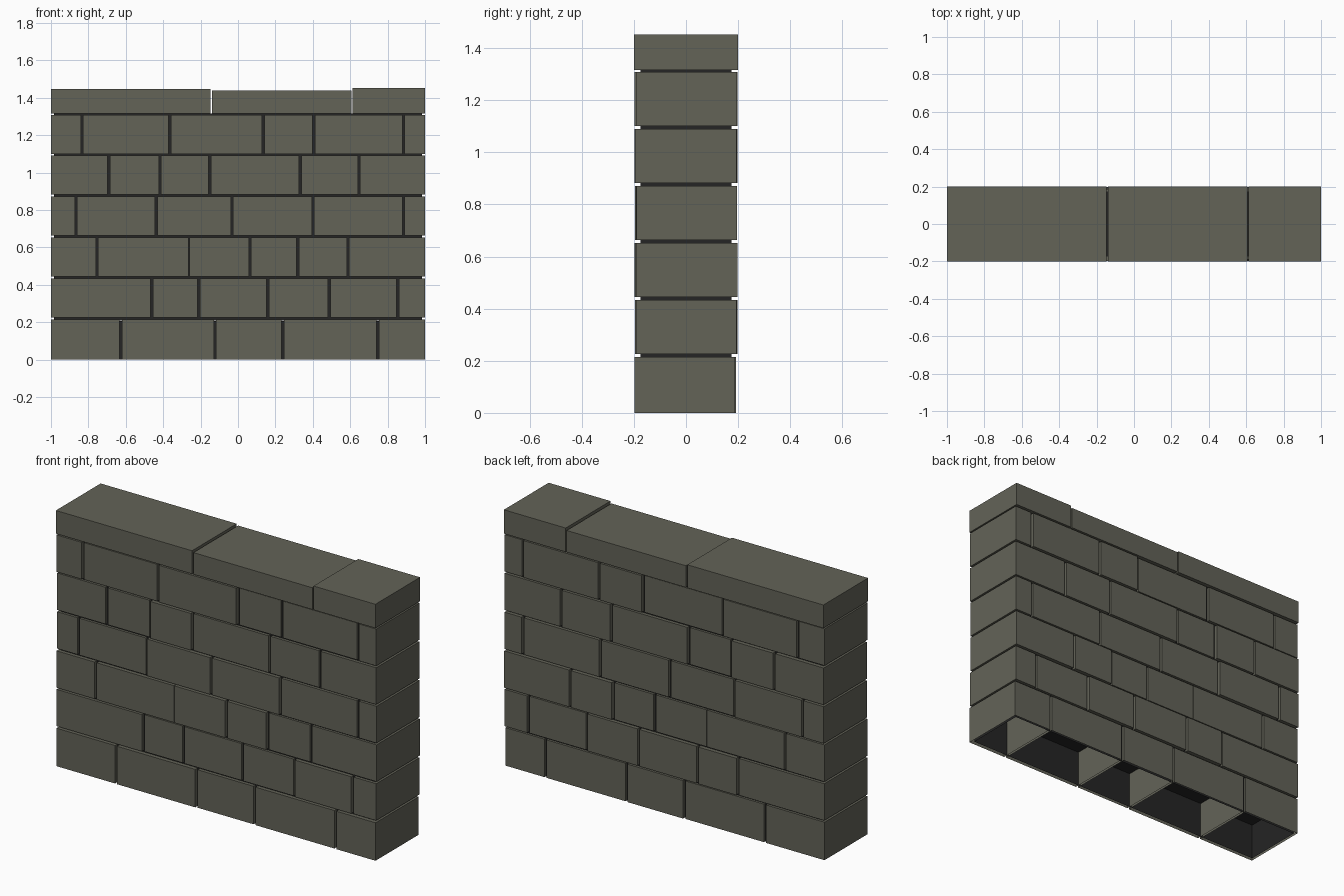
import bpy, bmesh, random

if "Cube" in bpy.data.objects:
    bpy.data.objects.remove(bpy.data.objects["Cube"])

random.seed(4)


def material(name, rgb):
    m = bpy.data.materials.new(name)
    m.diffuse_color = (*rgb, 1)
    m.use_nodes = True
    m.node_tree.nodes["Principled BSDF"].inputs["Base Color"].default_value = m.diffuse_color
    return m


STONE = material("grey green stone", (0.125, 0.125, 0.097))
MORTAR = material("dark mortar", (0.018, 0.018, 0.018))


def block(name, lo, hi, mat, open_bottom=False):
    """Axis-aligned box between two corners, optionally without its underside."""
    bm = bmesh.new()
    bmesh.ops.create_cube(bm, size=1)
    for v in bm.verts:
        v.co = [(a + b) / 2 + c * (b - a) for a, b, c in zip(lo, hi, v.co)]
    if open_bottom:
        bm.normal_update()
        under = [f for f in bm.faces if f.normal.z < -0.9]
        bmesh.ops.delete(bm, geom=under, context='FACES_ONLY')
    me = bpy.data.meshes.new(name)
    bm.to_mesh(me)
    bm.free()
    me.materials.append(mat)
    ob = bpy.data.objects.new(name, me)
    bpy.context.collection.objects.link(ob)


# Joint positions along x for each course, bottom to top
courses = [
    [-0.626, -0.123, 0.24, 0.748],
    [-0.46, -0.209, 0.16, 0.487, 0.853],
    [-0.754, -0.262, 0.064, 0.32, 0.588],
    [-0.866, -0.438, -0.032, 0.401, 0.885],
    [-0.69, -0.417, -0.15, 0.332, 0.647],
    [-0.834, -0.364, 0.134, 0.406, 0.885],
]
PITCH, GAP = 0.2188, 0.0065

# Stones run through the full depth, each nudged slightly forward or back
for row, joints in enumerate(courses):
    edges = [-1] + joints + [1]
    z0 = row * PITCH + (GAP if row else 0)
    z1 = (row + 1) * PITCH - 0.004
    for i, (a, b) in enumerate(zip(edges, edges[1:])):
        x0 = a if i == 0 else a + (0.002 if a == -0.262 else GAP)
        x1 = b if b == 1 else b - (0.002 if b == -0.262 else GAP)
        dy = random.uniform(-0.006, 0.006)
        block(f"stone_{row}_{i}", (x0, -0.193 + dy, z0), (x1, 0.193 + dy, z1),
              STONE, open_bottom=(row == 0))

# Cap stones with slightly different heights
for i, (x0, x1, top) in enumerate([(-1, -0.148, 1.448), (-0.139, 0.607, 1.44),
                                   (0.613, 1, 1.452)]):
    block(f"cap_stone_{i}", (x0, -0.2, 1.317), (x1, 0.2, top), STONE)

# Recessed mortar: hollow base open underneath, then the core above
block("mortar_base", (-0.985, -0.175, 0), (0.985, 0.175, 0.207), MORTAR, True)
block("mortar_core", (-0.985, -0.175, 0.208), (0.985, 0.175, 1.3165), MORTAR)
